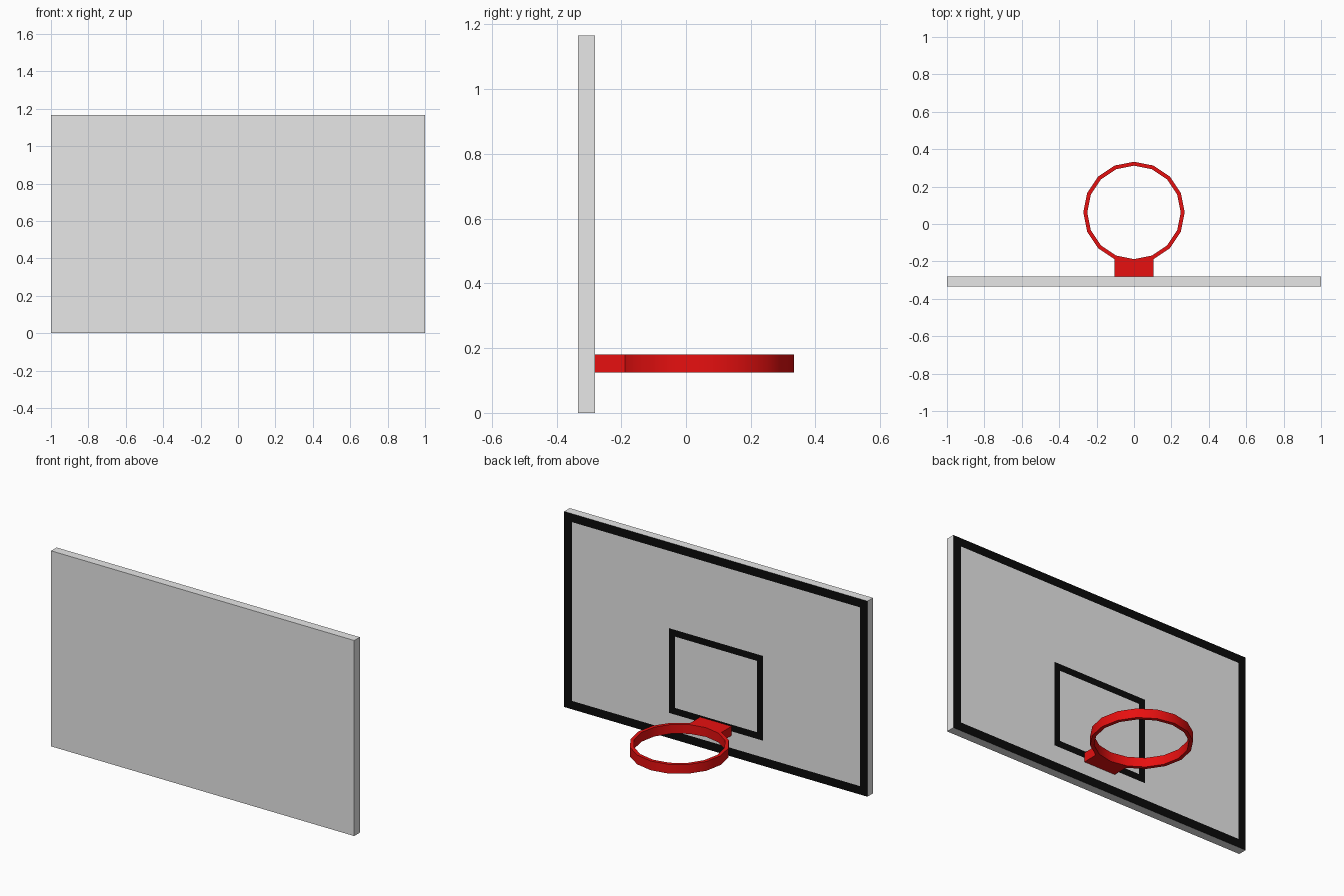
import bpy, bmesh, math
from mathutils import Vector

if "Cube" in bpy.data.objects:
    bpy.data.objects.remove(bpy.data.objects["Cube"])


def material(name, rgb):
    m = bpy.data.materials.new(name)
    m.diffuse_color = (*rgb, 1.0)
    m.use_nodes = True
    m.node_tree.nodes["Principled BSDF"].inputs["Base Color"].default_value = m.diffuse_color
    return m


GREY = material("board_grey", (0.8, 0.8, 0.8))
BLACK = material("line_black", (0.003, 0.003, 0.003))
RED = material("rim_red", (0.8, 0.005, 0.005))


def finish(name, bm, mats):
    bmesh.ops.recalc_face_normals(bm, faces=bm.faces)
    me = bpy.data.meshes.new(name)
    bm.to_mesh(me)
    bm.free()
    for m in mats:
        me.materials.append(m)
    ob = bpy.data.objects.new(name, me)
    bpy.context.collection.objects.link(ob)
    return ob


# Backboard: box with lines cut into its playing face
H, Y0, Y1 = 1.166, -0.333, -0.281
BORDER, LINE = 0.05, 0.04
SQ_X, SQ_Z0, SQ_Z1 = 0.31, 0.15, 0.655

bm = bmesh.new()
bmesh.ops.create_cube(bm, size=1)
for v in bm.verts:
    v.co = Vector((v.co.x * 2, (Y0 + Y1) / 2 + v.co.y * (Y1 - Y0), (v.co.z + 0.5) * H))


def cut(axis, value):
    n = Vector((0, 0, 0))
    n[axis] = 1
    geom = bm.verts[:] + bm.edges[:] + bm.faces[:]
    bmesh.ops.bisect_plane(bm, geom=geom, plane_co=n * value, plane_no=n)


for x in (1 - BORDER, SQ_X, SQ_X - LINE):
    cut(0, x)
    cut(0, -x)
for z in (BORDER, SQ_Z0, SQ_Z0 + LINE, SQ_Z1 - LINE, SQ_Z1, H - BORDER):
    cut(2, z)


def on_line(x, z):
    x = abs(x)
    border = x > 1 - BORDER or z < BORDER or z > H - BORDER
    outer = x < SQ_X and SQ_Z0 < z < SQ_Z1
    inner = x < SQ_X - LINE and SQ_Z0 + LINE < z < SQ_Z1 - LINE
    return border or (outer and not inner)


bm.normal_update()
for f in bm.faces:
    c = f.calc_center_median()
    if f.normal.y > 0.9 and on_line(c.x, c.z):
        f.material_index = 1
finish("backboard", bm, [GREY, BLACK])

# Rim: 16-sided band with a rectangular section
SIDES, CY, R_OUT, R_IN, Z0, Z1 = 16, 0.062, 0.271, 0.25, 0.125, 0.18
bm = bmesh.new()
rings = []
for i in range(SIDES):
    a = math.tau * i / SIDES
    rings.append([bm.verts.new((r * math.cos(a), CY + r * math.sin(a), z))
                  for r, z in ((R_OUT, Z0), (R_OUT, Z1), (R_IN, Z1), (R_IN, Z0))])
for i in range(SIDES):
    a, b = rings[i], rings[(i + 1) % SIDES]
    for k in range(4):
        n = (k + 1) % 4
        bm.faces.new((a[k], b[k], b[n], a[n]))
rim = finish("rim", bm, [RED])
bpy.context.view_layer.objects.active = rim
rim.select_set(True)
bpy.ops.object.shade_smooth_by_angle(angle=math.radians(30))

# Bracket: prism joining the rim to the board, following the rim's two rear sides
s, c = math.sin(math.tau / SIDES), math.cos(math.tau / SIDES)
outline = [(-R_OUT * s, Y1), (R_OUT * s, Y1), (R_OUT * s, CY - R_OUT * c),
           (0, CY - R_OUT), (-R_OUT * s, CY - R_OUT * c)]
bm = bmesh.new()
base = bm.faces.new([bm.verts.new((x, y, Z0)) for x, y in outline])
ext = bmesh.ops.extrude_face_region(bm, geom=[base], use_keep_orig=True)
top = [v for v in ext["geom"] if isinstance(v, bmesh.types.BMVert)]
bmesh.ops.translate(bm, verts=top, vec=(0, 0, Z1 - Z0))
finish("rim_bracket", bm, [RED])
